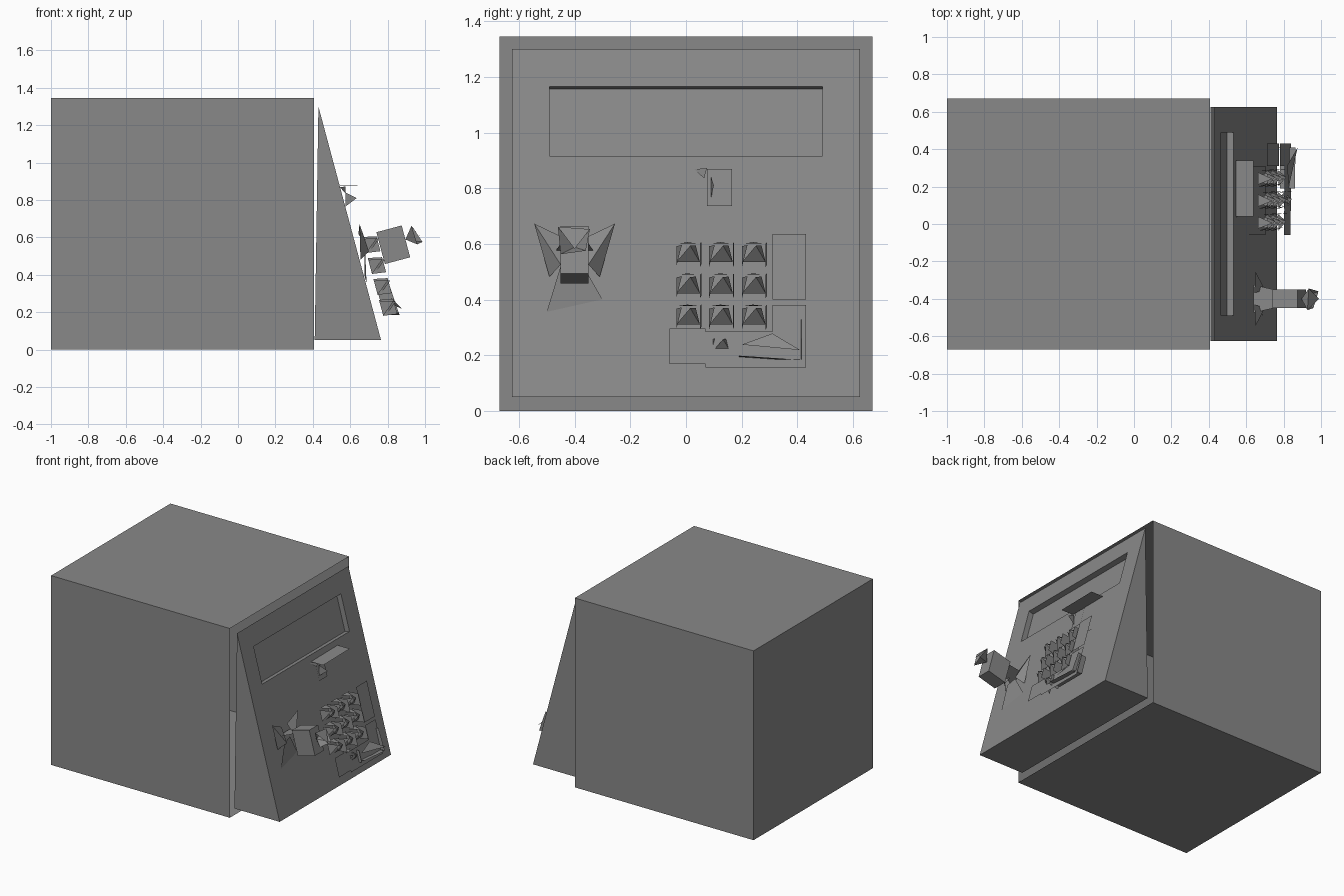
import bpy, bmesh

if "Cube" in bpy.data.objects:
    bpy.data.objects.remove(bpy.data.objects["Cube"])

grey = bpy.data.materials.new("safe_grey")
grey.diffuse_color = (0.25, 0.25, 0.25, 1)
grey.use_nodes = True
grey.node_tree.nodes["Principled BSDF"].inputs["Base Color"].default_value = grey.diffuse_color


def mesh(name, faces):
    """Flat-faced object from a list of corner-point faces."""
    bm = bmesh.new()
    for f in faces:
        bm.faces.new([bm.verts.new(p) for p in f])
    bmesh.ops.remove_doubles(bm, verts=bm.verts, dist=1e-5)
    bmesh.ops.recalc_face_normals(bm, faces=bm.faces)
    me = bpy.data.meshes.new(name)
    bm.to_mesh(me)
    bm.free()
    me.materials.append(grey)
    ob = bpy.data.objects.new(name, me)
    bpy.context.collection.objects.link(ob)
    return ob


def on(y, z, w=0.0):
    """Point on the sloping door front at (y, z), lifted by w along its normal."""
    return (0.765 - 0.268 * (z - 0.05) + 0.966 * w, y, z + 0.259 * w)


def shards(name, faces):
    return mesh(name, [[on(*p) for p in f] for f in faces])


def rect(y0, y1, z0, z1, w=0.0):
    return [(y0, z0, w), (y1, z0, w), (y1, z1, w), (y0, z1, w)]


def ring(a, b):
    """Quads joining two matching outlines."""
    n = len(a)
    return [[a[i], a[(i + 1) % n], b[(i + 1) % n], b[i]] for i in range(n)]


# Body: box open towards the door
back = [(-1, -.67, 0), (-1, .67, 0), (-1, .67, 1.345), (-1, -.67, 1.345)]
mouth = [(0.405, y, z) for _, y, z in back]
mesh("body", [back] + ring(back, mouth))

# Door: wedge with a sunken display window
outer = [on(*p) for p in rect(-.625, .625, .05, 1.30)]
rim = [on(*p) for p in rect(-.49, .49, .915, 1.165)]
floor = [on(*p) for p in rect(-.49, .49, .915, 1.165, -.037)]
low = [(0.41, -.625, .05), (0.41, .625, .05)]
mesh("door", ring(outer, rim) + ring(rim, floor) + [
    floor,
    [low[0], low[1], outer[1], outer[0]],
    [low[0], low[1], outer[2], outer[3]],
    [low[0], outer[0], outer[3]],
    [low[1], outer[1], outer[2]]])

# Card slot: horizontal flap, hanging plate and small side fin
mesh("slot_flap", [[(.545, .04, .875), (.64, .04, .875), (.64, .34, .878), (.545, .34, .878)],
                   [(.545, .03, .868), (.575, .075, .872), (.575, .065, .835)]])
shards("slot_plate", [rect(.075, .165, .735, .868, .006)])
mesh("slot_fin", [[(.575, .09, .84), (.635, .1, .81), (.575, .09, .765)]])

# Keypad backing and floating side plates
shards("keypad_backing", [rect(-.06, .31, .295, .625, .004)])
shards("keypad_plate_left", [rect(-.06, .07, .143, .27, .1)])
shards("keypad_plate_column", [rect(.31, .43, .374, .61, .1)])
shards("keypad_plate_enter", [[(.07, .13, .1), (.43, .13, .1), (.43, .355, .1),
                               (.31, .355, .1), (.31, .26, .1), (.07, .26, .1)]])


# Keys: side wall, top flap and a pointed lower face
def key(y, z):
    lo, hi = .045, .12
    tip = (y + .01, z + .015, hi + .01)
    shards("key", [
        [(y + .045, z - .04, lo), (y + .045, z + .045, lo),
         (y + .05, z + .03, hi), (y + .05, z - .05, hi)],
        [(y - .04, z - .03, lo + .03), (y + .045, z - .03, lo + .03), tip],
        [(y + .045, z - .03, lo + .03), (y + .03, z + .03, lo + .03), tip],
        [(y - .04, z - .04, lo), (y - .04, z + .035, lo), (y - .02, z + .02, hi)],
        [(y - .03, z + .045, lo), (y + .035, z + .045, lo), (y, z + .03, hi)]])


for r in range(4):
    for c in range(3):
        if r < 3 or c == 1:
            key(.005 + .118 * c, .545 - .112 * r)

# Large enter key
shards("enter_key", [
    [(.19, .175, .05), (.41, .175, .05), (.41, .15, .13), (.19, .165, .13)],
    [(.41, .175, .05), (.41, .31, .05), (.415, .30, .12), (.415, .15, .13)],
    [(.20, .21, .11), (.41, .18, .15), (.31, .25, .11)]])

# Handle: three spokes on the door, flared neck, square grip, pointed cap
Y, Z = -.4, .51
spokes = [[(Y - .10, Z - .155, .004), (Y + .10, Z - .11, .004), (Y + .02, Z + .02, .04), (Y - .05, Z, .04)]]
for s in (-1, 1):
    spokes += [[(Y + s * .145, Z + .15, .05), (Y + s * .03, Z + .10, .03), (Y + s * .05, Z, .06)],
               [(Y + s * .145, Z + .15, .05), (Y + s * .05, Z, .06), (Y + s * .09, Z - .03, .005)]]
shards("handle_spokes", spokes)


def square(hy, hz, w):
    return rect(Y - hy, Y + hy, Z - hz, Z + hz, w)


g0, g1 = square(.05, .085, .125), square(.05, .085, .265)
shards("handle_neck", [[(Y - .075, Z + .05, .01), (Y + .075, Z + .05, .01),
                        (Y + .05, Z + .06, .125), (Y - .05, Z + .06, .125)]])
shards("handle_grip", ring(g0, g1) + [g0, g1])
c = (Y, Z + .01, .265)
tips = [(Y - .06, Z + .07, .315), (Y + .055, Z + .06, .32),
        (Y + .04, Z - .025, .35), (Y - .05, Z - .03, .32)]
shards("handle_cap", [[c, tips[i], tips[(i + 1) % 4]] for i in range(4)]
       + [[tips[0], tips[1], (Y, Z - .02, .355)]])
